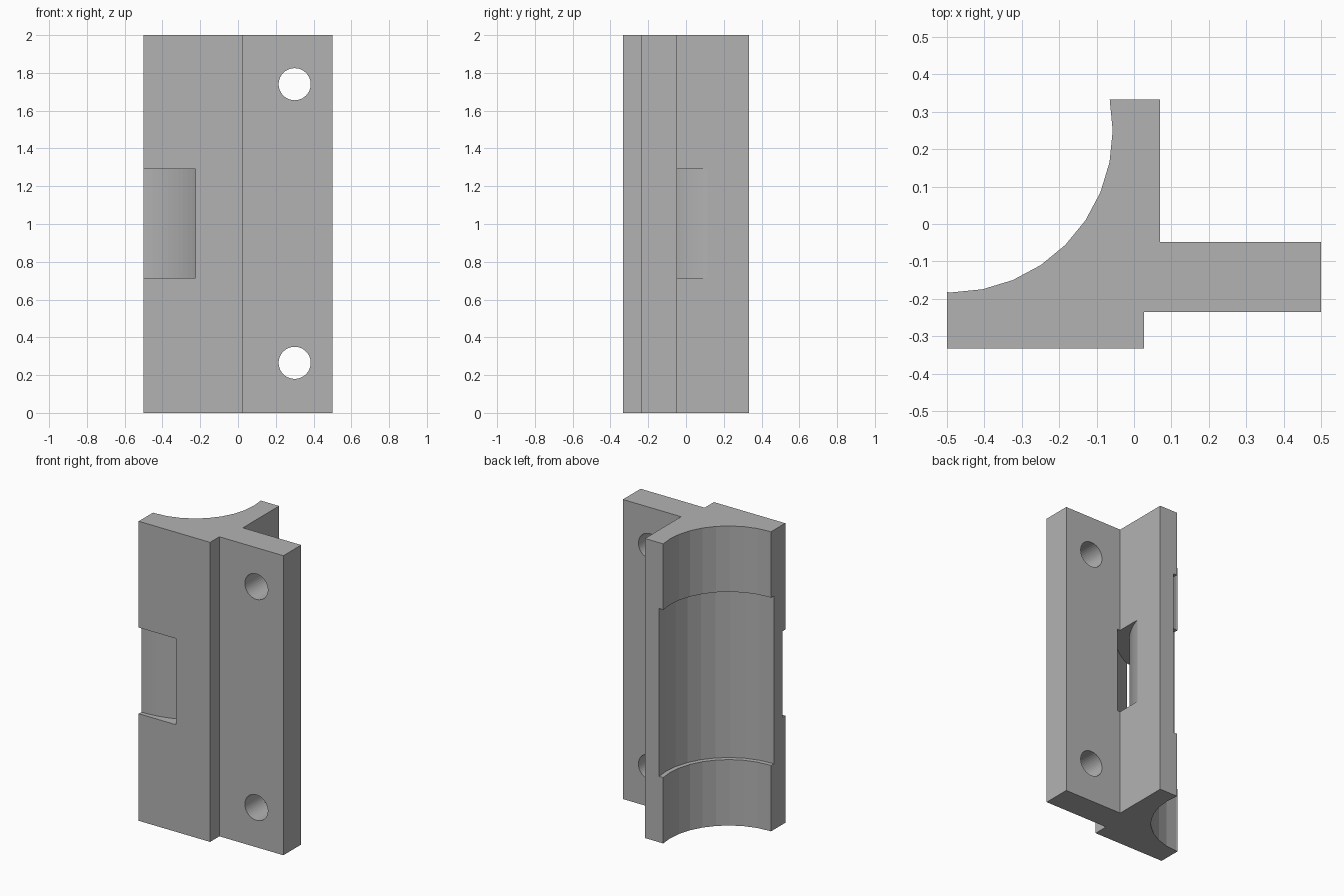
import bpy, bmesh
from math import cos, sin, pi
from mathutils import Matrix

cube = bpy.data.objects.get("Cube")
if cube:
    bpy.data.objects.remove(cube, do_unlink=True)

grey = bpy.data.materials.new("plain_grey")
grey.use_nodes = True
colour = (0.45, 0.45, 0.45, 1)
grey.diffuse_color = colour
grey.node_tree.nodes["Principled BSDF"].inputs["Base Color"].default_value = colour

HEIGHT = 2.0
BORE_X, BORE_Y, BORE_R = -0.49, 0.25, 0.433


def arc(x, y, r, start, end, steps):
    """Points along a circular arc, angles in turns."""
    return [(x + r * cos(2 * pi * (start + (end - start) * i / steps)),
             y + r * sin(2 * pi * (start + (end - start) * i / steps)))
            for i in range(steps + 1)]


def prism(name, outline, z0, z1):
    """Extrude a closed outline from z0 up to z1."""
    bm = bmesh.new()
    face = bm.faces.new([bm.verts.new((x, y, z0)) for x, y in outline])
    top = bmesh.ops.extrude_face_region(bm, geom=[face])["geom"]
    verts = [v for v in top if isinstance(v, bmesh.types.BMVert)]
    bmesh.ops.translate(bm, vec=(0, 0, z1 - z0), verts=verts)
    bmesh.ops.recalc_face_normals(bm, faces=bm.faces)
    mesh = bpy.data.meshes.new(name)
    bm.to_mesh(mesh)
    bm.free()
    mesh.materials.append(grey)
    obj = bpy.data.objects.new(name, mesh)
    bpy.context.collection.objects.link(obj)
    return obj


def cut(target, cutter):
    """Subtract the cutter and remove it."""
    mod = target.modifiers.new("cut", "BOOLEAN")
    mod.operation = "DIFFERENCE"
    mod.solver = "EXACT"
    mod.object = cutter
    cutter.hide_render = True
    bpy.context.view_layer.objects.active = target
    bpy.ops.object.modifier_apply(modifier=mod.name)
    bpy.data.objects.remove(cutter, do_unlink=True)


# Body: bearing cradle with a side flange
bore = arc(BORE_X, BORE_Y, BORE_R, 0, -0.25, 8)
outline = [(-0.5, -0.333), (0.027, -0.333), (0.027, -0.235), (0.5, -0.235),
           (0.5, -0.048), (0.07, -0.048), (0.07, 0.333), (-0.065, 0.333)]
holder = prism("bearing_holder", outline + bore + [(-0.5, -0.182)], 0, HEIGHT)

# Wider seat in the middle of the bore
seat = arc(BORE_X, BORE_Y, BORE_R + 0.03, 0, 1, 32)[:-1]
cut(holder, prism("seat_cutter", seat, 0.44, 1.56))

# Curved slot for a strap, passing behind the bore
slot = (arc(BORE_X, 0.28, 0.668, -0.3, 0, 40)
        + arc(BORE_X, 0.28, 0.584, 0, -0.3, 40))
cut(holder, prism("strap_slot_cutter", slot, 0.715, 1.29))

# Screw holes through the flange
for z in (0.265, 1.74):
    hole = prism("hole_cutter", arc(0, 0, 0.085, 0, 1, 40)[:-1], -0.5, 0.5)
    hole.data.transform(Matrix.Translation((0.3, 0, z)) @ Matrix.Rotation(pi / 2, 4, "X"))
    cut(holder, hole)
